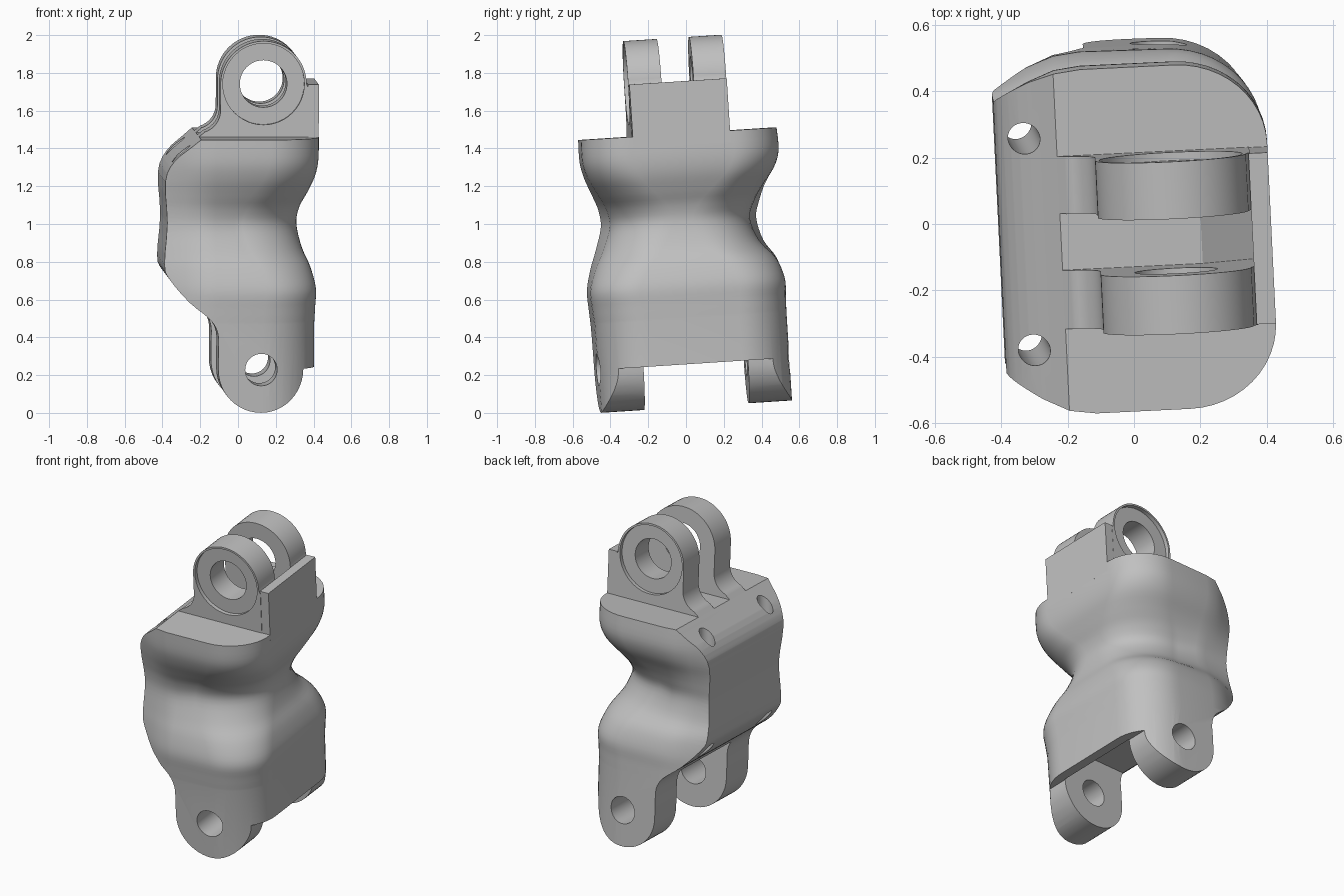
import bpy, bmesh
from math import sin, cos, pi, radians
from mathutils import Matrix, Vector

if "Cube" in bpy.data.objects:
    bpy.data.objects.remove(bpy.data.objects["Cube"], do_unlink=True)

grey = bpy.data.materials.new("plain grey")
grey.use_nodes = True
grey.diffuse_color = (0.53, 0.53, 0.53, 1)
grey.node_tree.nodes["Principled BSDF"].inputs["Base Color"].default_value = grey.diffuse_color

# The whole part leans slightly back and is turned a little
LEAN = (Matrix.Translation((0, 0, 1)) @ Matrix.Rotation(radians(2.8), 4, 'Z')
        @ Matrix.Rotation(radians(3.7), 4, 'X') @ Matrix.Translation((0, 0, -1)))


def loft(name, rings):
    """Skin a list of closed rings and cap both ends."""
    bm = bmesh.new()
    rows = [[bm.verts.new(p) for p in ring] for ring in rings]
    n = len(rows[0])
    for low, high in zip(rows, rows[1:]):
        for i in range(n):
            j = (i + 1) % n
            bm.faces.new((low[i], low[j], high[j], high[i]))
    bm.faces.new(rows[0])
    bm.faces.new(rows[-1])
    bmesh.ops.recalc_face_normals(bm, faces=bm.faces)
    mesh = bpy.data.meshes.new(name)
    bm.to_mesh(mesh)
    bm.free()
    mesh.materials.append(grey)
    obj = bpy.data.objects.new(name, mesh)
    bpy.context.collection.objects.link(obj)
    return obj


def prism(name, outline, y0, y1):
    """Extrude an (x, z) outline along y."""
    return loft(name, [[(x, y, z) for x, z in outline] for y in (y0, y1)])


def arc(cx, cz, r, start, end, steps=24):
    angles = [radians(start + (end - start) * i / steps) for i in range(steps + 1)]
    return [(cx + r * cos(a), cz + r * sin(a)) for a in angles]


def disc(cx, cz, r):
    return arc(cx, cz, r, 0, 360, 48)[:-1]


def rect(x0, x1, z0, z1):
    return [(x0, z0), (x1, z0), (x1, z1), (x0, z1)]


def cut(obj, cutter, operation='DIFFERENCE'):
    mod = obj.modifiers.new("cut", 'BOOLEAN')
    mod.operation, mod.solver, mod.object = operation, 'EXACT', cutter
    bpy.context.view_layer.objects.active = obj
    bpy.ops.object.modifier_apply(modifier=mod.name)
    bpy.data.objects.remove(cutter, do_unlink=True)


def finish(obj):
    obj.data.transform(LEAN)
    bpy.ops.object.select_all(action='DESELECT')
    obj.select_set(True)
    bpy.context.view_layer.objects.active = obj
    bpy.ops.object.shade_smooth_by_angle(angle=radians(28))


def smooth_path(points, steps=4):
    """Catmull-Rom through the control points."""
    pts = [Vector(p) for p in points]
    pts = [pts[0]] + pts + [pts[-1]]
    out = []
    for a, b, c, d in zip(pts, pts[1:], pts[2:], pts[3:]):
        for i in range(steps):
            t = i / steps
            out.append(0.5 * (2 * b + (c - a) * t + (2 * a - 5 * b + 4 * c - d) * t * t
                              + (3 * b - a - 3 * c + d) * t ** 3))
    return out + [pts[-1]]


def plan(z, front, back, side):
    """Horizontal section: chamfered on one side, broad round corners on the other.
    The waist is pinched more, and its corners are rounder, towards the round side."""
    pinch = 0.413 - side
    rx, ry = 0.27 + 0.7 * pinch, 0.25 + 0.7 * pinch

    def half(y):
        edge = y * 0.3 + 0.26
        rise = y - edge
        pts = [(-0.6, edge - rise), (-0.41, edge), (-0.30, edge + 0.58 * rise),
               (-0.22, edge + 0.9 * rise), (-0.14, y)]
        for i in range(13):
            a = pi / 2 * (1 - i / 12)
            pts.append((side - rx + rx * cos(a), y - 0.35 * pinch - ry + ry * sin(a)))
        return pts
    return ([(x, -y, z) for x, y in half(front)]
            + [(x, y, z) for x, y in reversed(half(back))])


# Body: waisted loft, as (height, front depth, back depth, side reach)
levels = smooth_path([Vector(r) for r in (
    (0.50, 0.532, 0.503, 0.393), (0.58, 0.537, 0.503, 0.397), (0.68, 0.54, 0.503, 0.40),
    (0.79, 0.515, 0.475, 0.372), (0.89, 0.48, 0.41, 0.33), (1.01, 0.445, 0.38, 0.305),
    (1.10, 0.452, 0.402, 0.32), (1.18, 0.48, 0.435, 0.358), (1.27, 0.515, 0.485, 0.395),
    (1.36, 0.535, 0.509, 0.411), (1.48, 0.535, 0.505, 0.413))])
body = loft("body", [plan(-0.1, 0.525, 0.503, 0.39)] + [plan(*v) for v in levels])

# Side outline trims the body and shapes the lower lugs
left_edge = smooth_path([Vector(p) for p in (
    (-0.17, 1.522), (-0.27, 1.44), (-0.36, 1.36), (-0.406, 1.25), (-0.394, 1.03), (-0.409, 0.81),
    (-0.38, 0.73), (-0.28, 0.615), (-0.17, 0.525), (-0.13, 0.45), (-0.128, 0.36))], 3)
outline = ([tuple(p) for p in left_edge] + arc(0.10, 0.26, 0.228, 180, 360)
           + [(0.7, 0.26), (0.7, 1.6), (-0.1, 1.6)])
cut(body, prism("trim", outline, -1, 1), 'INTERSECT')
cut(body, prism("lower_gap", rect(-0.6, 0.332, -0.3, 0.5), -0.29, 0.265))
cut(body, prism("lower_pin_hole", disc(0.10, 0.26, 0.085), -1, 1))
cut(body, prism("upper_pit", [(0.2, 1.481), (0.2, 1.52), (0.355, 1.52), (0.355, 1.38)], -0.098, 0.073))
for y in (-0.34, 0.3):
    cut(body, loft("tendon_hole", [[(a, b, z) for a, b in disc(x, y, 0.047)]
                                   for x, z in ((-0.35, 0.3), (-0.31, 1.7))]))
finish(body)

# Upper lugs with a fillet at the root, a pin hole and an outer recess
lug = ([(-0.27, 1.44), (-0.20, 1.498)] + arc(-0.228, 1.62, 0.12, -72, 0, 10)
       + arc(0.12, 1.76, 0.228, 180, 0, 32) + [(0.358, 1.74), (0.358, 1.435)])
for name, y0, y1, outer in (("front_upper_lug", -0.275, -0.098, -0.275),
                            ("back_upper_lug", 0.073, 0.246, 0.246)):
    part = prism(name, lug, y0, y1)
    cut(part, prism("pin_hole", disc(0.12, 1.76, 0.125), -1, 1))
    cut(part, prism("recess", disc(0.12, 1.76, 0.216), outer - 0.025, outer + 0.025))
    finish(part)

# Upright stop plate beside the lugs
finish(prism("stop_plate", rect(0.355, 0.413, 1.42, 1.757), -0.272, 0.245))
